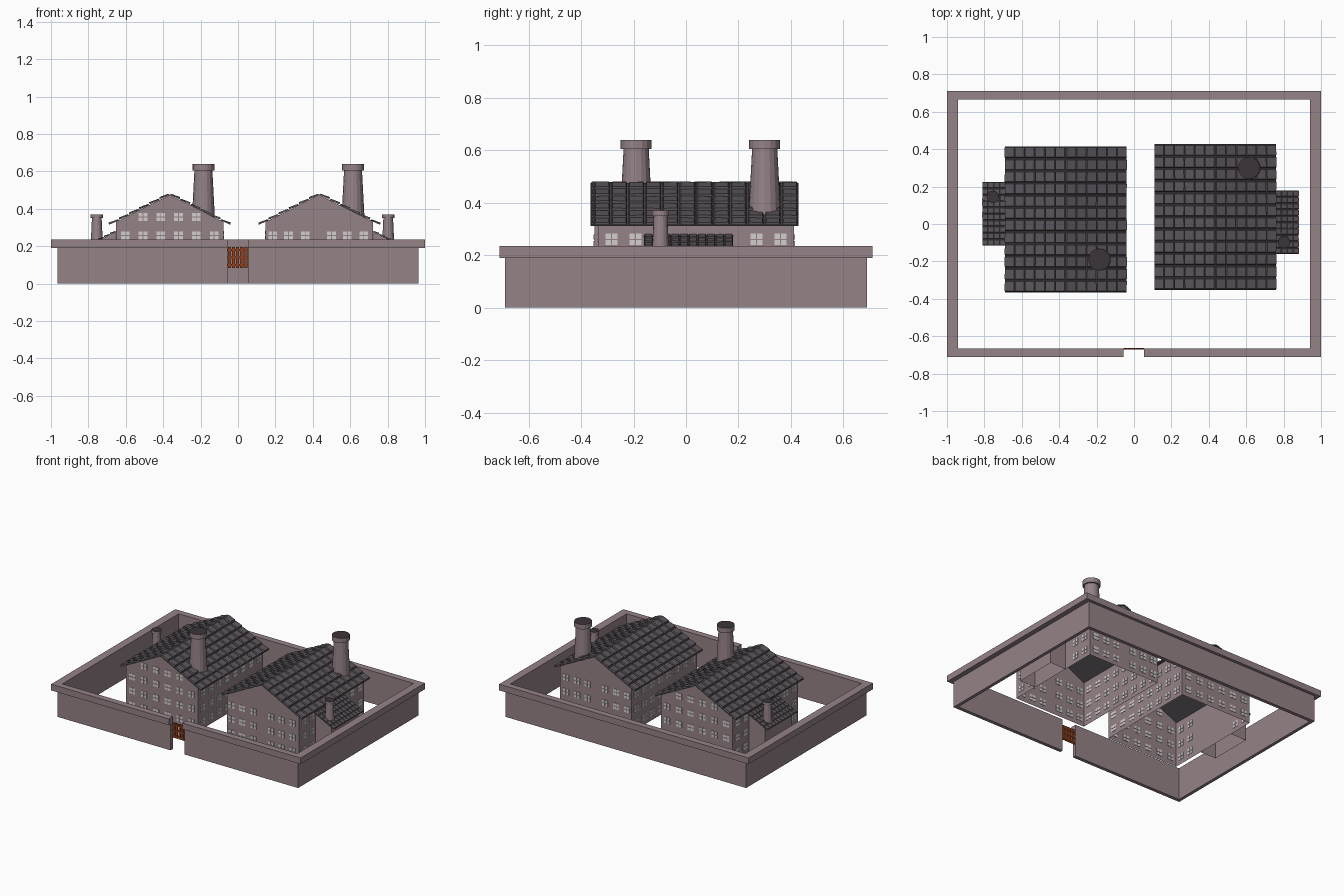
import bpy, bmesh, math, random
from mathutils import Vector

if "Cube" in bpy.data.objects:
    bpy.data.objects.remove(bpy.data.objects["Cube"])

random.seed(4)


def material(name, rgb):
    m = bpy.data.materials.new(name)
    m.diffuse_color = (*rgb, 1)
    m.use_nodes = True
    m.node_tree.nodes["Principled BSDF"].inputs["Base Color"].default_value = m.diffuse_color
    return m


STONE = material("mauve_stone", (0.30, 0.225, 0.245))
SLATE = material("grey_slate", (0.105, 0.092, 0.105))
SOOT = material("dark_soot", (0.045, 0.035, 0.042))
GLASS = material("pale_glass", (0.66, 0.62, 0.62))
RUST = material("rusty_wood", (0.27, 0.055, 0.014))


def finish(bm, name, *mats):
    me = bpy.data.meshes.new(name)
    bm.to_mesh(me)
    bm.free()
    for m in mats:
        me.materials.append(m)
    ob = bpy.data.objects.new(name, me)
    bpy.context.collection.objects.link(ob)
    return ob


def hexa(bm, low, high):
    """Closed block from a lower and an upper ring of four points."""
    a = [bm.verts.new(p) for p in low]
    b = [bm.verts.new(p) for p in high]
    bm.faces.new(a[::-1])
    bm.faces.new(b)
    for i in range(4):
        j = (i + 1) % 4
        bm.faces.new((a[i], a[j], b[j], b[i]))


def box(bm, x0, x1, y0, y1, z0, z1):
    ring = [(x0, y0), (x1, y0), (x1, y1), (x0, y1)]
    hexa(bm, [(*p, z0) for p in ring], [(*p, z1) for p in ring])


# Courtyard wall with wide coping, broken at the gate
GX0, GX1 = -0.057, 0.053


def ring_wall(name, ox, oy, ix, iy, z0, z1):
    bm = bmesh.new()
    for s in (-1, 1):
        xs = sorted((s * ix, s * ox))
        box(bm, *xs, -oy, oy, z0, z1)
    box(bm, -ix, ix, iy, oy, z0, z1)
    box(bm, -ix, GX0, -oy, -iy, z0, z1)
    box(bm, GX1, ix, -oy, -iy, z0, z1)
    finish(bm, name, STONE)


ring_wall("courtyard_wall", 0.965, 0.69, 0.942, 0.665, 0, 0.19)
ring_wall("wall_coping", 1.0, 0.711, 0.942, 0.665, 0.19, 0.235)

# Gate of planks and crossbars
bm = bmesh.new()
for i in range(5):
    x = GX0 + 0.011 + i * 0.022
    box(bm, x - 0.0085, x + 0.0085, -0.669, -0.664, 0.085, 0.195)
for i in range(3):
    z = 0.1 + i * 0.04
    box(bm, GX0, GX1, -0.672, -0.662, z - 0.006, z + 0.006)
finish(bm, "gate", RUST)


def slope(name, top, bottom, y0, y1, rows, cols, thick):
    """One tiled roof slope; top and bottom are (x, z) of its edges."""
    bm = bmesh.new()
    t, b = Vector((top[0], 0, top[1])), Vector((bottom[0], 0, bottom[1]))
    n = Vector((b.z - t.z, 0, t.x - b.x)).normalized()
    if n.z < 0:
        n = -n

    def pt(v, y, h):
        p = t.lerp(b, v) + n * h
        return (p.x, y, p.z)

    # underlay board
    bm.faces.new([bm.verts.new(pt(v, y, 0))
                  for v, y in ((0, y0), (0, y1), (1, y1), (1, y0))])
    dy, dv = (y1 - y0) / cols, 1 / rows
    gap = dy * 0.04
    for r in range(rows):
        for c in range(cols):
            j = [random.uniform(-0.12, 0.12) * thick for _ in range(4)]
            ya, yb = y0 + c * dy + gap, y0 + (c + 1) * dy - gap
            va, vb = r * dv, (r + 0.97) * dv
            e, f = dy * 0.07, dv * 0.06
            low = [pt(va, ya, 0), pt(va, yb, 0),
                   pt(vb, yb, thick * 0.25), pt(vb, ya, thick * 0.25)]
            high = [pt(va + f, ya + e, thick * 0.55 + j[0]),
                    pt(va + f, yb - e, thick * 0.55 + j[1]),
                    pt(vb - f, yb - e, thick + j[2]),
                    pt(vb - f, ya + e, thick + j[3])]
            hexa(bm, low, high)
    bmesh.ops.recalc_face_normals(bm, faces=bm.faces)
    finish(bm, name, SLATE)


def shell(name, profile, y0, y1):
    """Open-bottomed walls: both end faces plus the upright sides."""
    bm = bmesh.new()
    f = [bm.verts.new((x, y0, z)) for x, z in profile]
    k = [bm.verts.new((x, y1, z)) for x, z in profile]
    bm.faces.new(f)
    bm.faces.new(k[::-1])
    for i, j in ((0, -1), (1, 2)):
        bm.faces.new((f[i], f[j], k[j], k[i]))
    bmesh.ops.recalc_face_normals(bm, faces=bm.faces)
    finish(bm, name, STONE)


def window(bm, u, z, wall, along_x):
    """Four small panes standing just proud of the wall."""
    for su in (-1, 1):
        for sz in (-1, 1):
            a, c = u + su * 0.0125, z + sz * 0.012
            r = (a - 0.0105, a + 0.0105)
            d = (wall - 0.003, wall + 0.003)
            xy = (*r, *d) if along_x else (*d, *r)
            box(bm, *xy, c - 0.01, c + 0.01)


def chimney(name, x, y, z0, z1, r0, r1, rc, cap):
    """Tapered round stack with a collar and sooty mouth."""
    bm = bmesh.new()
    N = 16
    rings = []
    for r, z in ((r0, z0), (r1, z1 - cap), (rc, z1 - cap), (rc, z1)):
        rings.append([bm.verts.new((x + r * math.cos(2 * math.pi * i / N),
                                    y + r * math.sin(2 * math.pi * i / N), z))
                      for i in range(N)])
    for a, b in zip(rings, rings[1:]):
        for i in range(N):
            j = (i + 1) % N
            bm.faces.new((a[i], a[j], b[j], b[i]))
    bm.faces.new(rings[-1]).material_index = 1
    finish(bm, name, STONE, SOOT)


def house(tag, cx, yc, side, gable_xs, attic_xs):
    hw, hl = 0.288, 0.374
    ridge, eave, rw = 0.475, 0.311, 0.325
    wall_z = ridge - (ridge - eave) * hw / rw
    y0, y1 = yc - hl, yc + hl
    shell(tag + "_house_walls",
          [(cx - hw, 0), (cx + hw, 0), (cx + hw, wall_z), (cx, ridge), (cx - hw, wall_z)], y0, y1)
    for s, nm in ((-1, "left"), (1, "right")):
        slope(f"{tag}_roof_{nm}", (cx, ridge), (cx + s * rw, eave),
              y0 - 0.016, y1 + 0.016, 6, 12, 0.013)
    # windows, skipping those behind the annex
    bm = bmesh.new()
    for wall in (y0, y1):
        for z in (0.055, 0.155, 0.257):
            for x in gable_xs:
                window(bm, cx + x, z, wall, True)
        for x in attic_xs:
            window(bm, cx + x, 0.357, wall, True)
    for s in (-1, 1):
        for z in (0.055, 0.155, 0.26):
            for i in range(8):
                y = yc - 0.322 + i * 0.092
                if s == side and abs(y - yc + 0.02) < 0.19:
                    continue
                window(bm, y, z, cx + s * hw, False)
    finish(bm, tag + "_windows", GLASS)
    # lean-to annex
    ay = yc + (0.03 if side < 0 else -0.028)
    xi, xo = cx + side * hw, cx + side * 0.415
    shell(tag + "_annex_walls",
          [(xi, 0), (xo, 0), (xo, 0.213), (xi, 0.277)], ay - 0.155, ay + 0.155)
    slope(tag + "_annex_roof", (xi, 0.277), (cx + side * 0.445, 0.198),
          ay - 0.17, ay + 0.17, 5, 10, 0.009)


house("left", -0.365, 0.025, -1,
      [-0.238 + 0.095 * i for i in range(6)],
      [-0.143 + 0.095 * i for i in range(4)])
house("right", 0.435, 0.038, 1,
      [-0.25, -0.165, -0.075, 0.065, 0.15, 0.238], [])

# Chimneys
chimney("left_main_chimney", -0.185, -0.19, 0.34, 0.64, 0.062, 0.048, 0.059, 0.035)
chimney("right_main_chimney", 0.615, 0.30, 0.34, 0.64, 0.062, 0.048, 0.059, 0.035)
chimney("left_annex_chimney", -0.755, 0.145, 0.2, 0.37, 0.033, 0.026, 0.033, 0.02)
chimney("right_annex_chimney", 0.803, -0.097, 0.2, 0.37, 0.033, 0.026, 0.033, 0.02)
